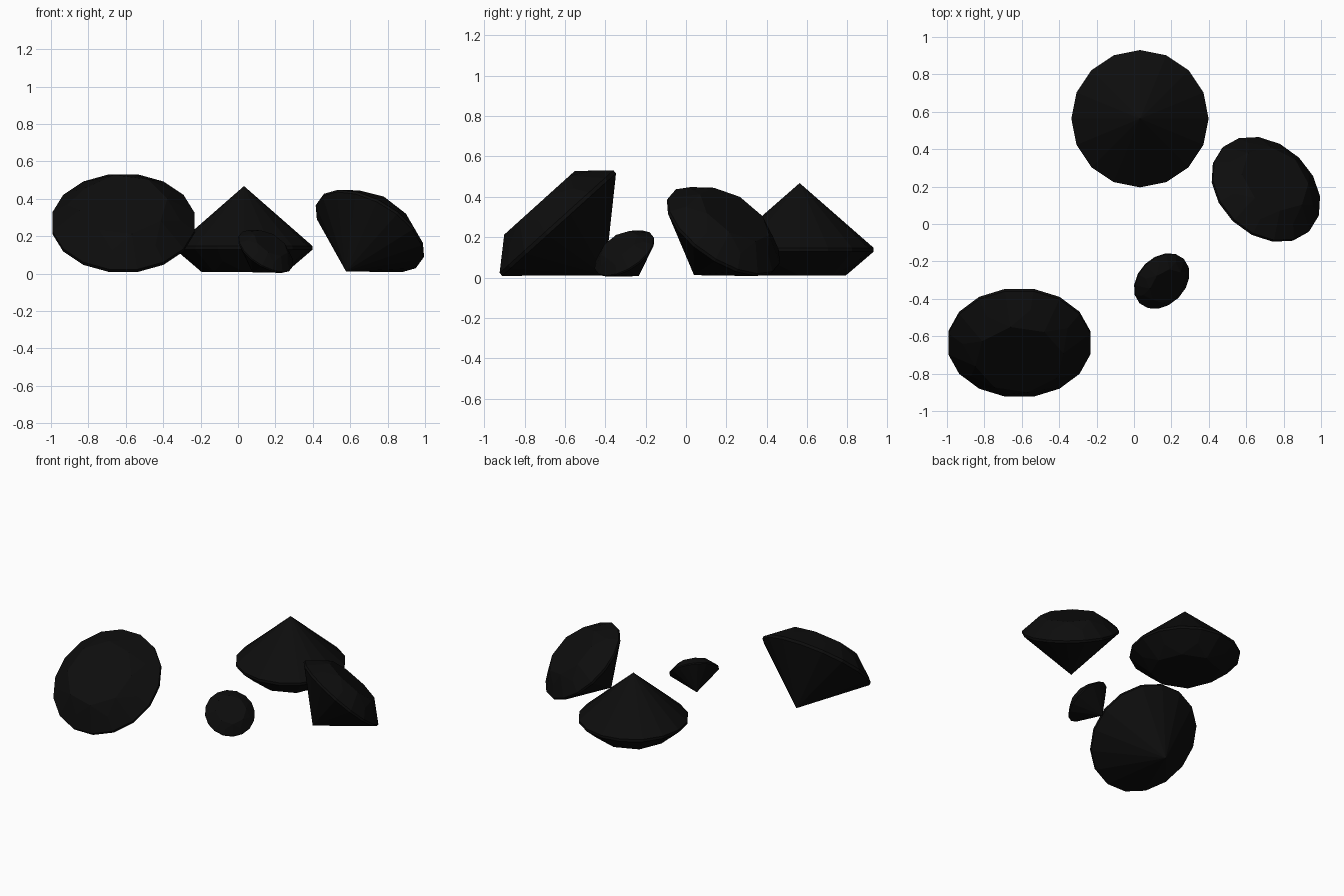
import bpy, bmesh
from math import cos, sin, pi, radians
from mathutils import Vector, Matrix

if "Cube" in bpy.data.objects:
    bpy.data.objects.remove(bpy.data.objects["Cube"])

black = bpy.data.materials.new("black_gem")
black.diffuse_color = (0.004, 0.004, 0.004, 1)
black.use_nodes = True
black.node_tree.nodes["Principled BSDF"].inputs["Base Color"].default_value = black.diffuse_color


def ring(bm, count, radius, z, offset=0.0):
    for i in range(count):
        a = 2 * pi * i / count + offset
        bm.verts.new((radius * cos(a), radius * sin(a), z))


def cut_gem(name, radius, centre, axis, spin=0.0):
    """Brilliant cut: table, crown facets, thin girdle and pointed pavilion."""
    bm = bmesh.new()
    ring(bm, 8, 0.62, 0.35)                # table
    ring(bm, 8, 0.80, 0.195, pi / 8)       # star and kite corners
    ring(bm, 16, 1.0, 0.025)               # upper girdle
    ring(bm, 16, 1.0, -0.025)              # lower girdle
    bm.verts.new((0, 0, -0.9))             # pavilion tip
    bmesh.ops.convex_hull(bm, input=bm.verts[:])
    bmesh.ops.dissolve_limit(bm, angle_limit=radians(0.5),
                             verts=bm.verts[:], edges=bm.edges[:])
    bmesh.ops.recalc_face_normals(bm, faces=bm.faces[:])

    # Turn the table towards the axis and place the girdle centre
    turn = Vector((0, 0, 1)).rotation_difference(Vector(axis).normalized())
    bm.transform(Matrix.Translation(centre) @ turn.to_matrix().to_4x4()
                 @ Matrix.Rotation(spin, 4, "Z") @ Matrix.Scale(radius, 4))
    mesh = bpy.data.meshes.new(name)
    bm.to_mesh(mesh)
    bm.free()
    mesh.materials.append(black)
    bpy.context.collection.objects.link(bpy.data.objects.new(name, mesh))


# Upside-down gem standing on its table
cut_gem("upturned_gem", 0.367, (0.032, 0.563, 0.138), (0, 0.0001, -1))
# Three gems lying on their pavilions
cut_gem("large_gem", 0.387, (-0.613, -0.635, 0.27), (0, -0.67, 0.743), pi / 16)
cut_gem("medium_gem", 0.322, (0.705, 0.185, 0.228), (0.44, 0.50, 0.743))
cut_gem("small_gem", 0.167, (0.148, -0.305, 0.119), (0.475, -0.47, 0.743))
